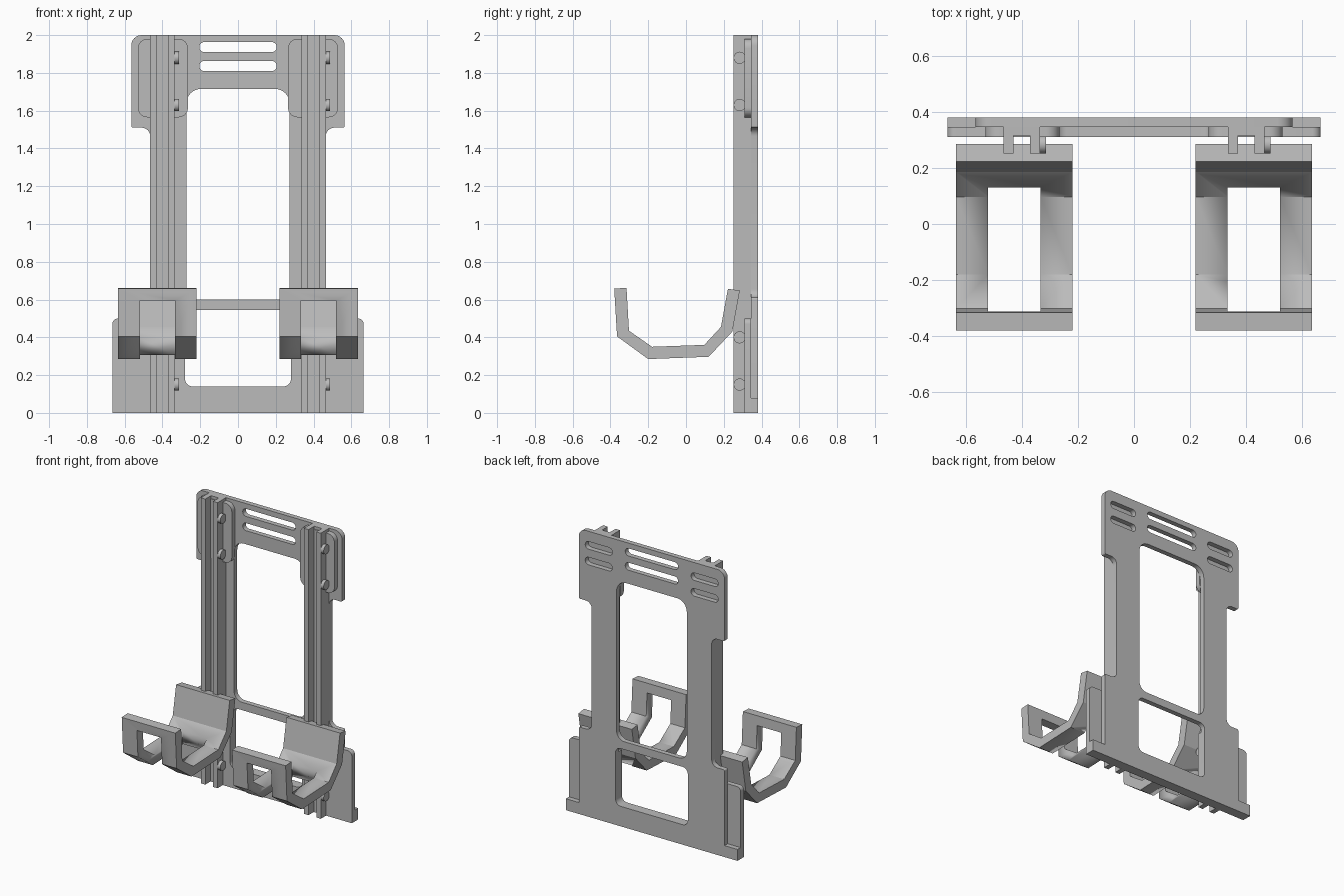
import bpy, bmesh, math
from mathutils import Matrix, Vector

if "Cube" in bpy.data.objects:
    bpy.data.objects.remove(bpy.data.objects["Cube"])

grey = bpy.data.materials.new("plain grey")
grey.diffuse_color = (0.5, 0.5, 0.5, 1)
grey.use_nodes = True
grey.node_tree.nodes["Principled BSDF"].inputs["Base Color"].default_value = grey.diffuse_color

FRONT = Matrix(((1, 0, 0, 0), (0, 0, -1, 0), (0, 1, 0, 0), (0, 0, 0, 1)))  # profile in x,z
SIDE = Matrix(((0, 0, 1, 0), (1, 0, 0, 0), (0, 1, 0, 0), (0, 0, 0, 1)))   # profile in y,z


def rounded(corners):
    """Outline from (x, z, radius) right-angle corners."""
    out, n = [], len(corners)
    for i, (x, z, r) in enumerate(corners):
        p = Vector((x, z))
        if r == 0:
            out.append(p)
            continue
        a = (Vector(corners[i - 1][:2]) - p).normalized()
        b = (Vector(corners[(i + 1) % n][:2]) - p).normalized()
        c = p + (a + b) * r
        for k in range(9):
            t = k / 8 * math.pi / 2
            out.append(c - r * (b * math.cos(t) + a * math.sin(t)))
    return out


def rect(x0, x1, z0, z1, r=0, top_r=None):
    t = r if top_r is None else top_r
    return rounded([(x0, z0, r), (x1, z0, r), (x1, z1, t), (x0, z1, t)])


def mirrored(half):
    """Close a right-hand half outline with its mirror image."""
    return rounded(half + [(-x, z, r) for x, z, r in reversed(half)])


def extrude(name, loops, d0, d1, frame=FRONT):
    """Fill the outline (first loop) minus holes and extrude from d0 to d1."""
    cu = bpy.data.curves.new(name, 'CURVE')
    cu.dimensions, cu.fill_mode, cu.extrude = '2D', 'BOTH', (d1 - d0) / 2
    for loop in loops:
        sp = cu.splines.new('POLY')
        sp.points.add(len(loop) - 1)
        for pt, co in zip(sp.points, loop):
            pt.co = (co[0], co[1], 0, 1)
        sp.use_cyclic_u = True
    tmp = bpy.data.objects.new(name + "_curve", cu)
    bpy.context.collection.objects.link(tmp)
    dg = bpy.context.evaluated_depsgraph_get()
    me = bpy.data.meshes.new_from_object(tmp.evaluated_get(dg))
    bpy.data.objects.remove(tmp)
    mid = (d0 + d1) / 2
    shift = Vector((0, mid, 0)) if frame is FRONT else Vector((mid, 0, 0))
    me.transform(Matrix.Translation(shift) @ frame)
    bm = bmesh.new()
    bm.from_mesh(me)
    bmesh.ops.remove_doubles(bm, verts=bm.verts, dist=1e-4)
    bmesh.ops.recalc_face_normals(bm, faces=bm.faces)
    bm.to_mesh(me)
    bm.free()
    me.materials.clear()
    me.materials.append(grey)
    ob = bpy.data.objects.new(name, me)
    bpy.context.collection.objects.link(ob)
    bpy.ops.object.select_all(action='DESELECT')
    ob.select_set(True)
    bpy.context.view_layer.objects.active = ob
    bpy.ops.object.shade_smooth_by_angle(angle=math.radians(30))
    return ob


BACK, MID, FACE, TIP = 0.38, 0.345, 0.31, 0.252

# Back frame: foot, lower body, narrow posts, wide head, with its openings
frame = mirrored([(0.665, 0, 0), (0.665, 0.08, 0), (0.565, 0.08, 0), (0.565, 0.61, 0.01),
                  (0.465, 0.61, 0.045), (0.465, 1.51, 0.045), (0.565, 1.51, 0.01),
                  (0.565, 2, 0.055)])
lower_hole = rect(-0.28, 0.28, 0.14, 0.545, 0.04)
holes = [lower_hole, rect(-0.272, 0.272, 0.6, 1.715, 0.06, 0.075)]
for z in (1.81, 1.91):
    holes.append(rect(-0.205, 0.205, z, z + 0.053, 0.026))
for z in (1.765, 1.875):
    holes += [rect(x, x + 0.21, z, z + 0.053, 0.026) for x in (-0.515, 0.305)]
extrude("back_frame", [frame] + holes, MID, BACK)

# Lower front panel with side wings, notched around the lower opening
panel = mirrored([(0.665, 0, 0), (0.665, 0.5, 0.03), (0.28, 0.5, 0), (0.28, 0.14, 0.04)])
extrude("lower_panel", [panel], FACE, MID)

for side, s in (("left", -1), ("right", 1)):
    # Raised pad behind the top of the rails
    a, b = sorted((s * 0.53, s * 0.265))
    extrude(side + "_pad", [rect(a, b, 1.565, 1.98, 0.05)], FACE, MID)

    # Twin-lipped rail as a channel section standing the full height
    c = s * 0.4
    for lip, x in (("outer", c - 0.065), ("inner", c + 0.03)):
        extrude(f"{side}_{lip}_rail", [rect(x, x + 0.035, 0, 2)], TIP, MID)
    extrude(side + "_rail_floor", [rect(c - 0.03, c + 0.03, 0, 2)], 0.315, MID)

    # Round pegs on the rail flank
    for i, z in enumerate((0.15, 0.4, 1.63, 1.88)):
        disc = [(0.284 + 0.032 * math.cos(k * math.pi / 12),
                 z + 0.032 * math.sin(k * math.pi / 12)) for k in range(24)]
        extrude(f"{side}_peg_{i + 1}", [disc], c + 0.063, c + 0.087, SIDE)

    # Bent cradle hook with a window through its front and floor
    hook = [(0.285, 0.648), (0.245, 0.43), (0.12, 0.297), (-0.2, 0.285), (-0.365, 0.405),
            (-0.38, 0.658), (-0.315, 0.662), (-0.302, 0.435), (-0.18, 0.35), (0.097, 0.36),
            (0.185, 0.455), (0.222, 0.657)]
    a, b = sorted((s * 0.635, s * 0.22))
    cradle = extrude(side + "_hook", [hook], a, b, SIDE)
    a, b = sorted((s * 0.52, s * 0.333))
    cutter = extrude(side + "_cutter", [rect(-0.6, 0.13, 0.1, 0.595)], a, b, SIDE)
    mod = cradle.modifiers.new("window", 'BOOLEAN')
    mod.object, mod.operation, mod.solver = cutter, 'DIFFERENCE', 'EXACT'
    bpy.context.view_layer.objects.active = cradle
    bpy.ops.object.modifier_apply(modifier=mod.name)
    bpy.data.objects.remove(cutter)
